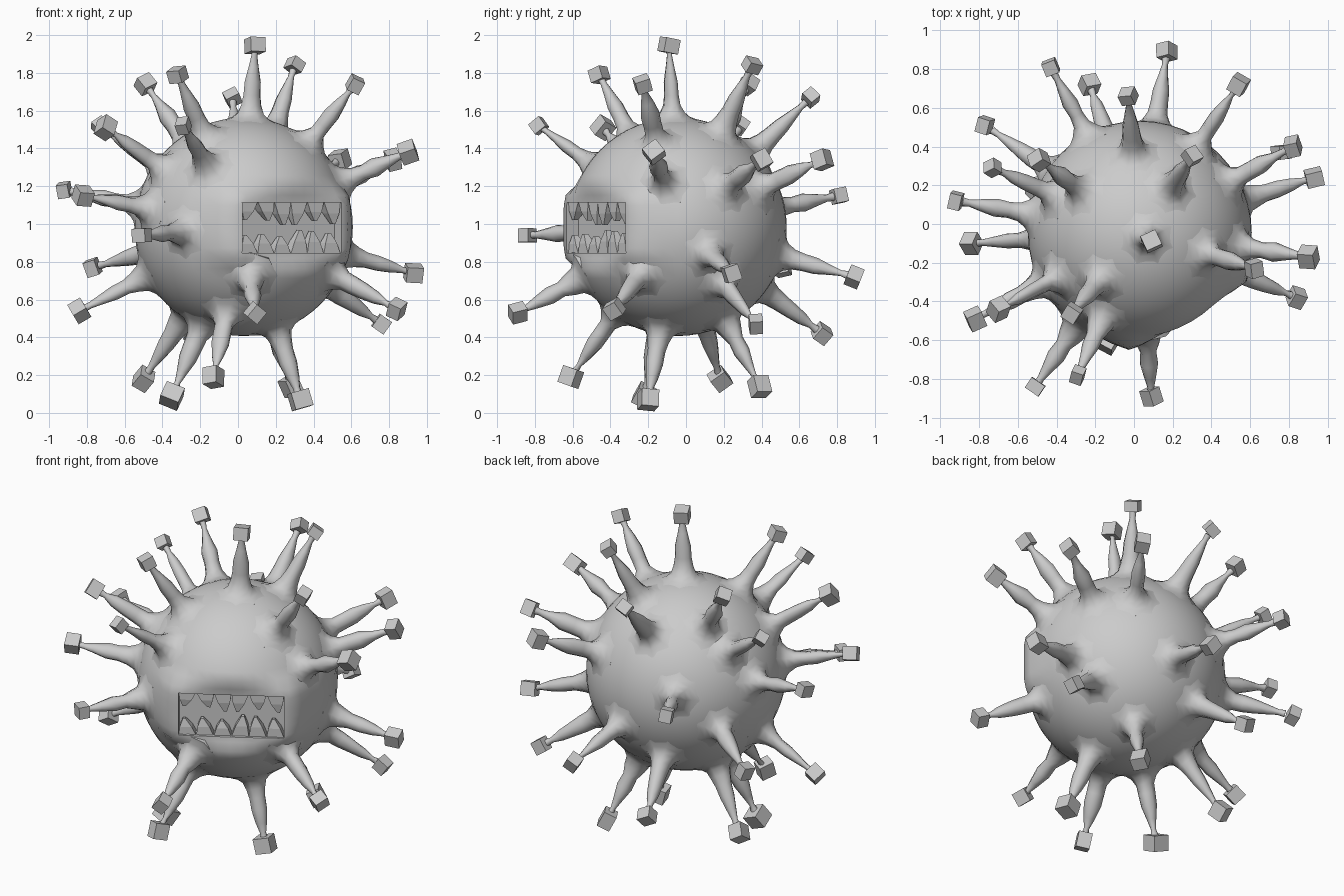
import bpy, bmesh, math, random
from mathutils import Vector, Matrix

if "Cube" in bpy.data.objects:
    bpy.data.objects.remove(bpy.data.objects["Cube"])

random.seed(4)
C = Vector((0.03, -0.045, 0.985))        # body centre
R = 0.578
U = Vector((0.86, 0.51, 0)).normalized()  # mouth: sideways
N = Vector((0.51, -0.86, 0)).normalized() # mouth: outward
Z = Vector((0, 0, 1))
HALF_W, HALF_H, PLANE, FLOOR = 0.305, 0.133, 0.505, 0.43


def finish(bm, name, smooth=None):
    bmesh.ops.recalc_face_normals(bm, faces=bm.faces)
    me = bpy.data.meshes.new(name)
    bm.to_mesh(me)
    bm.free()
    ob = bpy.data.objects.new(name, me)
    bpy.context.collection.objects.link(ob)
    bpy.context.view_layer.objects.active = ob
    bpy.ops.object.select_all(action='DESELECT')
    ob.select_set(True)
    if smooth:
        bpy.ops.object.shade_smooth_by_angle(angle=math.radians(smooth))
    return ob


def mouth_point(u, n, v):
    return C + U * u + N * n + Z * (v - 0.005)


# Body: sphere flattened around the mouth
bm = bmesh.new()
bmesh.ops.create_uvsphere(bm, u_segments=48, v_segments=32, radius=R)
for v in bm.verts:
    u, n, h = v.co.dot(U), v.co.dot(N), v.co.z
    if n > 0:
        out = math.hypot(max(abs(u) - HALF_W, 0) / 0.15, max(abs(h) - HALF_H - 0.01, 0) / 0.1)
        w = max(0, 1 - out)
        w = w * w * (3 - 2 * w)
        v.co += N * (PLANE - n) * w
    v.co += C
body = finish(bm, "body")

# Mouth recess
bm = bmesh.new()
depth = 0.3
frame = Matrix((U, N, Z)).transposed().to_4x4()
bmesh.ops.create_cube(bm, size=1, matrix=Matrix.Translation(mouth_point(0, FLOOR + depth / 2, 0))
                      @ frame @ Matrix.Diagonal((HALF_W * 2, depth, HALF_H * 2, 1)))
cutter = finish(bm, "mouth_cutter")
cutter.hide_render = True
mod = body.modifiers.new("mouth", 'BOOLEAN')
mod.object, mod.operation, mod.solver = cutter, 'DIFFERENCE', 'EXACT'
bpy.context.view_layer.objects.active = body
bpy.ops.object.modifier_apply(modifier="mouth")
bpy.data.objects.remove(cutter)
body.select_set(True)
bpy.ops.object.shade_smooth_by_angle(angle=math.radians(55))

# Teeth: uneven blocky points along both jaws
bm = bmesh.new()
COUNT = 6
for side in (-1, 1):
    for i in range(COUNT):
        step = 2 * HALF_W / COUNT
        u = -HALF_W + step * (i + 0.5)
        tall = random.uniform(0.085, 0.125)
        lean = random.uniform(-0.025, 0.025)
        rings = []
        for width, near, far, drop in ((0.5, 0.425, 0.49, -0.005), (0.34, 0.435, 0.49, tall * 0.5),
                                       (0.08, 0.455, 0.48, tall)):
            x = u + lean * max(drop, 0) / tall
            rings.append([bm.verts.new(mouth_point(x + a * step * width, n, side * (HALF_H - drop)))
                          for a, n in ((-1, near), (1, near), (1, far), (-1, far))])
        bm.faces.new(rings[0])
        bm.faces.new(rings[2])
        for low, high in zip(rings, rings[1:]):
            for k in range(4):
                j = (k + 1) % 4
                bm.faces.new((low[k], low[j], high[j], high[k]))
finish(bm, "teeth")

# Spikes: flared stalks, each ending in a small tilted block
TIPS = [
    (0.09, -0.09, 1.945), (0.30, 0.35, 1.84), (-0.32, -0.46, 1.79), (-0.49, 0.33, 1.74),
    (0.62, -0.23, 1.74), (-0.03, 0.66, 1.67), (-0.29, -0.78, 1.52), (-0.70, -0.44, 1.51),
    (-0.73, 0.29, 1.52), (0.90, -0.17, 1.38), (0.54, 0.72, 1.34), (0.82, 0.40, 1.34),
    (-0.92, 0.12, 1.18), (-0.82, -0.49, 1.15), (-0.43, 0.81, 1.15), (-0.51, -0.84, 0.94),
    (0.93, 0.24, 0.74), (-0.77, 0.51, 0.77), (0.17, 0.89, 0.72), (0.84, -0.38, 0.55),
    (-0.84, -0.10, 0.54), (0.76, 0.37, 0.47), (0.09, -0.89, 0.53), (-0.23, 0.72, 0.42),
    (-0.50, 0.18, 0.18), (-0.35, -0.22, 0.09), (-0.13, -0.61, 0.19), (0.28, 0.39, 0.14),
    (0.33, -0.20, 0.07),
]
PROFILE = [(0.50, 0.13), (0.559, 0.145), (0.577, 0.102), (0.602, 0.074), (0.645, 0.056), (0.70, 0.046),
           (0.77, 0.046), (0.85, 0.031), (0.91, 0.017), (0.95, 0.022)]
SIDES = 8
stalks, blocks = bmesh.new(), bmesh.new()
for t in TIPS:
    axis = Vector(t) - C
    length = axis.length
    rot = axis.to_track_quat('Z', 'Y').to_matrix().to_4x4()
    rot = Matrix.Translation(C) @ rot @ Matrix.Rotation(random.uniform(0, 3), 4, 'Z')
    flat = random.uniform(0.75, 1.0)
    prev = None
    for k, (d, r) in enumerate(PROFILE):
        r *= random.uniform(0.88, 1.15) if k > 3 else 1
        squash = flat if k > 3 else 1
        ring = []
        for i in range(SIDES):
            a = 2 * math.pi * i / SIDES
            ring.append(stalks.verts.new(rot @ Vector((r * math.cos(a), r * squash * math.sin(a), d))))
        if prev:
            for i in range(SIDES):
                j = (i + 1) % SIDES
                stalks.faces.new((prev[i], prev[j], ring[j], ring[i]))
        else:
            stalks.faces.new(ring[::-1])
        prev = ring
    stalks.faces.new(prev)
    size = random.uniform(0.07, 0.085) + (0.015 if t[2] < 0.2 else 0)
    tilt = (Matrix.Rotation(random.uniform(-0.35, 0.35), 4, 'X')
            @ Matrix.Diagonal((random.uniform(0.85, 1.15), 1, random.uniform(0.85, 1.1), 1)))
    bmesh.ops.create_cube(blocks, size=size, matrix=rot @ Matrix.Translation((0, 0, length)) @ tilt)
finish(stalks, "spike_stalks", 60)
finish(blocks, "spike_tip_blocks")
